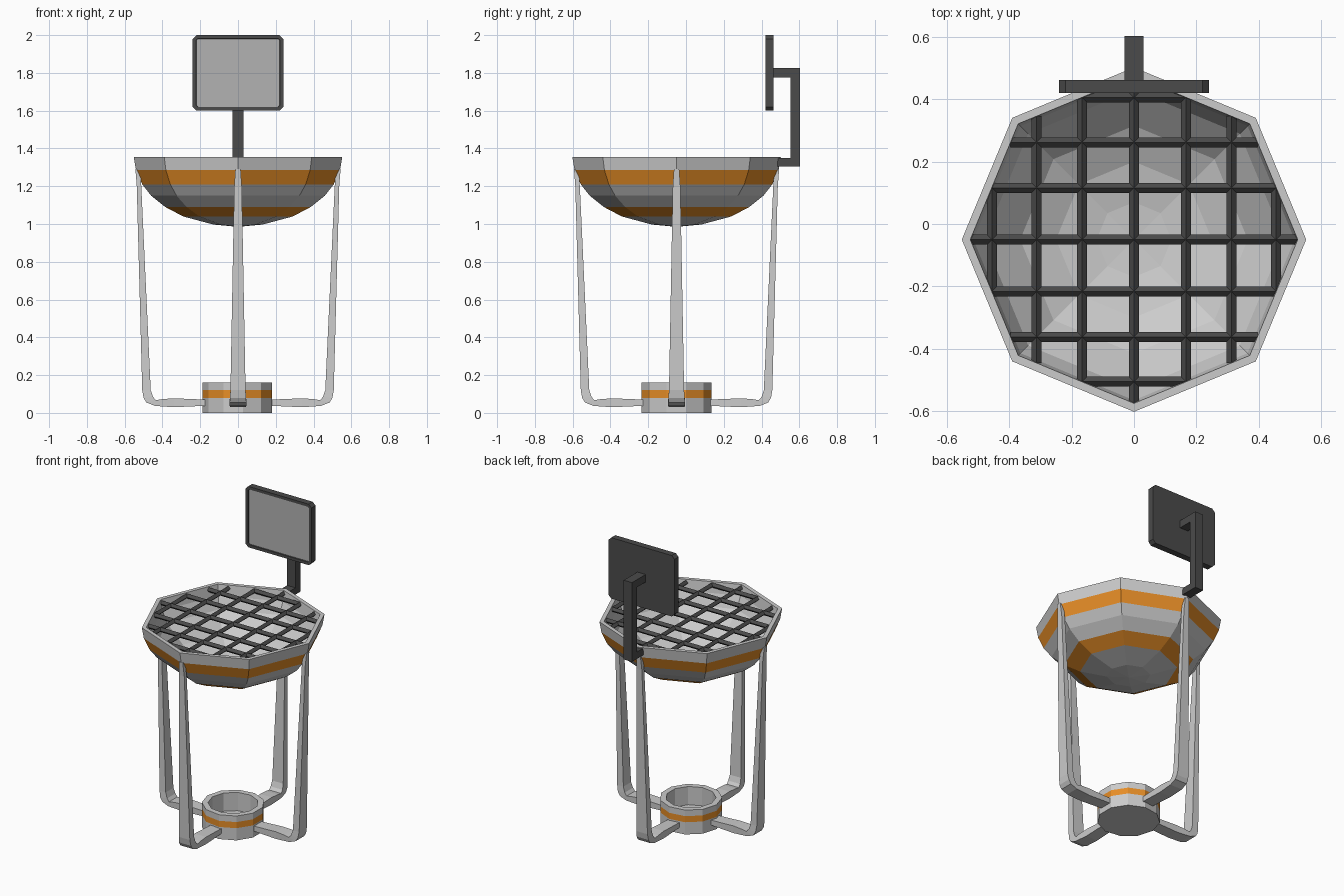
import bpy, bmesh
from math import cos, sin, pi, radians
from mathutils import Matrix, Vector

if "Cube" in bpy.data.objects:
    bpy.data.objects.remove(bpy.data.objects["Cube"])

CY = -0.05  # y of the stand's axis


def material(name, rgb):
    m = bpy.data.materials.new(name)
    m.diffuse_color = (*rgb, 1)
    m.use_nodes = True
    m.node_tree.nodes["Principled BSDF"].inputs["Base Color"].default_value = m.diffuse_color
    return m


GREY = material("light_grey", (0.6, 0.6, 0.6))
ORANGE = material("orange", (0.8, 0.27, 0.02))
DARK = material("dark_grey", (0.07, 0.07, 0.07))
PANEL = material("panel_grey", (0.45, 0.45, 0.45))


def finish(name, bm, *mats):
    bmesh.ops.remove_doubles(bm, verts=bm.verts, dist=1e-5)
    bmesh.ops.recalc_face_normals(bm, faces=bm.faces)
    me = bpy.data.meshes.new(name)
    bm.to_mesh(me)
    bm.free()
    for m in mats:
        me.materials.append(m)
    ob = bpy.data.objects.new(name, me)
    bpy.context.collection.objects.link(ob)
    return ob


def lathe(name, profile, sides, phase=0.0, orange_bands=()):
    bm = bmesh.new()
    rings = []
    for r, z in profile:
        if r == 0:
            rings.append([bm.verts.new((0, CY, z))] * sides)
        else:
            rings.append([bm.verts.new((r * cos(phase + 2 * pi * i / sides),
                                        CY + r * sin(phase + 2 * pi * i / sides), z))
                          for i in range(sides)])
    for k, (a, b) in enumerate(zip(rings, rings[1:])):
        for i in range(sides):
            j = (i + 1) % sides
            f = bm.faces.new(dict.fromkeys((a[i], a[j], b[j], b[i])))
            f.material_index = int(k in orange_bands)
    return finish(name, bm, GREY, ORANGE)


def add_box(bm, lo, hi):
    size = [h - l for l, h in zip(lo, hi)]
    mid = [(h + l) / 2 for l, h in zip(lo, hi)]
    bmesh.ops.create_cube(bm, size=1, matrix=Matrix.Translation(mid) @ Matrix.Diagonal((*size, 1)))


# Octagonal bowl with two orange stripes
lathe("bowl", [(0, 0.985), (0.13, 0.997), (0.29, 1.04), (0.385, 1.09), (0.46, 1.15),
               (0.507, 1.21), (0.54, 1.285), (0.552, 1.355), (0.525, 1.355),
               (0.515, 1.285), (0.48, 1.21), (0.365, 1.1), (0.25, 1.045), (0.12, 1.018),
               (0, 1.01)], 8, 0, (2, 5))

# Base cup with one orange stripe
lathe("base_cup", [(0, 0), (0.187, 0), (0.187, 0.08), (0.187, 0.12), (0.187, 0.16),
                   (0.15, 0.16), (0.15, 0.04), (0, 0.04)], 11, pi, (2,))

# Four curved legs: outer (r, z), inner (r, z), half width
LEG = [((0.543, 1.29), (0.518, 1.29), 0.014),
       ((0.536, 1.20), (0.512, 1.20), 0.02),
       ((0.507, 0.12), (0.462, 0.12), 0.04),
       ((0.500, 0.08), (0.450, 0.085), 0.043),
       ((0.485, 0.055), (0.435, 0.067), 0.044),
       ((0.440, 0.037), (0.400, 0.073), 0.044),
       ((0.340, 0.030), (0.340, 0.077), 0.042),
       ((0.165, 0.038), (0.165, 0.070), 0.04)]
for name, angle in (("right", 0), ("back", 90), ("left", 180), ("front", 270)):
    bm = bmesh.new()
    rings = [[bm.verts.new((p[0], s * w, p[1])) for p, s in
              ((o, -1), (o, 1), (i, 1), (i, -1))] for o, i, w in LEG]
    for a, b in zip(rings, rings[1:]):
        for k in range(4):
            bm.faces.new((a[k], a[(k + 1) % 4], b[(k + 1) % 4], b[k]))
    bm.faces.new(rings[0])
    bm.faces.new(rings[-1])
    bm.transform(Matrix.Translation((0, CY, 0)) @ Matrix.Rotation(radians(angle), 4, 'Z'))
    finish(name + "_leg", bm, GREY)

# Grill bars in both directions, cut to the octagon
bm = bmesh.new()
for d in (-0.455, -0.312, -0.166, 0, 0.166, 0.312, 0.455):
    half = 0.525 - abs(d) * 0.414 if abs(d) < 0.371 else (0.525 - abs(d)) / 0.414
    for turn in (0, pi / 2):
        mat = (Matrix.Translation((0, CY, 1.334)) @ Matrix.Rotation(turn, 4, 'Z')
               @ Matrix.Translation((d, 0, 0)) @ Matrix.Rotation(pi / 2, 4, 'X'))
        bmesh.ops.create_cone(bm, cap_ends=True, segments=4, radius1=0.016,
                              radius2=0.016, depth=2 * half, matrix=mat)
finish("grill", bm, DARK)

# Bracket carrying the screen: one C-shaped profile extruded across x
bm = bmesh.new()
C = [(0.485, 1.305), (0.603, 1.305), (0.603, 1.825), (0.455, 1.825),
     (0.455, 1.775), (0.552, 1.775), (0.552, 1.35), (0.485, 1.35)]
face = bm.faces.new([bm.verts.new((-0.03, y, z)) for y, z in C])
ext = bmesh.ops.extrude_face_region(bm, geom=[face])
bmesh.ops.translate(bm, vec=(0.06, 0, 0),
                    verts=[v for v in ext["geom"] if isinstance(v, bmesh.types.BMVert)])
finish("screen_bracket", bm, DARK)

# Screen housing with chamfered corners and a recessed light panel
bm = bmesh.new()
add_box(bm, (-0.24, 0.42, 1.6), (0.24, 0.462, 2.0))
corners = [e for e in bm.edges if abs(e.verts[0].co.y - e.verts[1].co.y) > 0.01]
bmesh.ops.bevel(bm, geom=corners, offset=0.02, segments=1, affect='EDGES')
bm.normal_update()
front = min(bm.faces, key=lambda f: f.calc_center_median().y)
bmesh.ops.inset_region(bm, faces=[front], thickness=0.02)
bmesh.ops.inset_region(bm, faces=[front], thickness=0.002, depth=-0.006)
front.material_index = 1
finish("screen", bm, DARK, PANEL)
